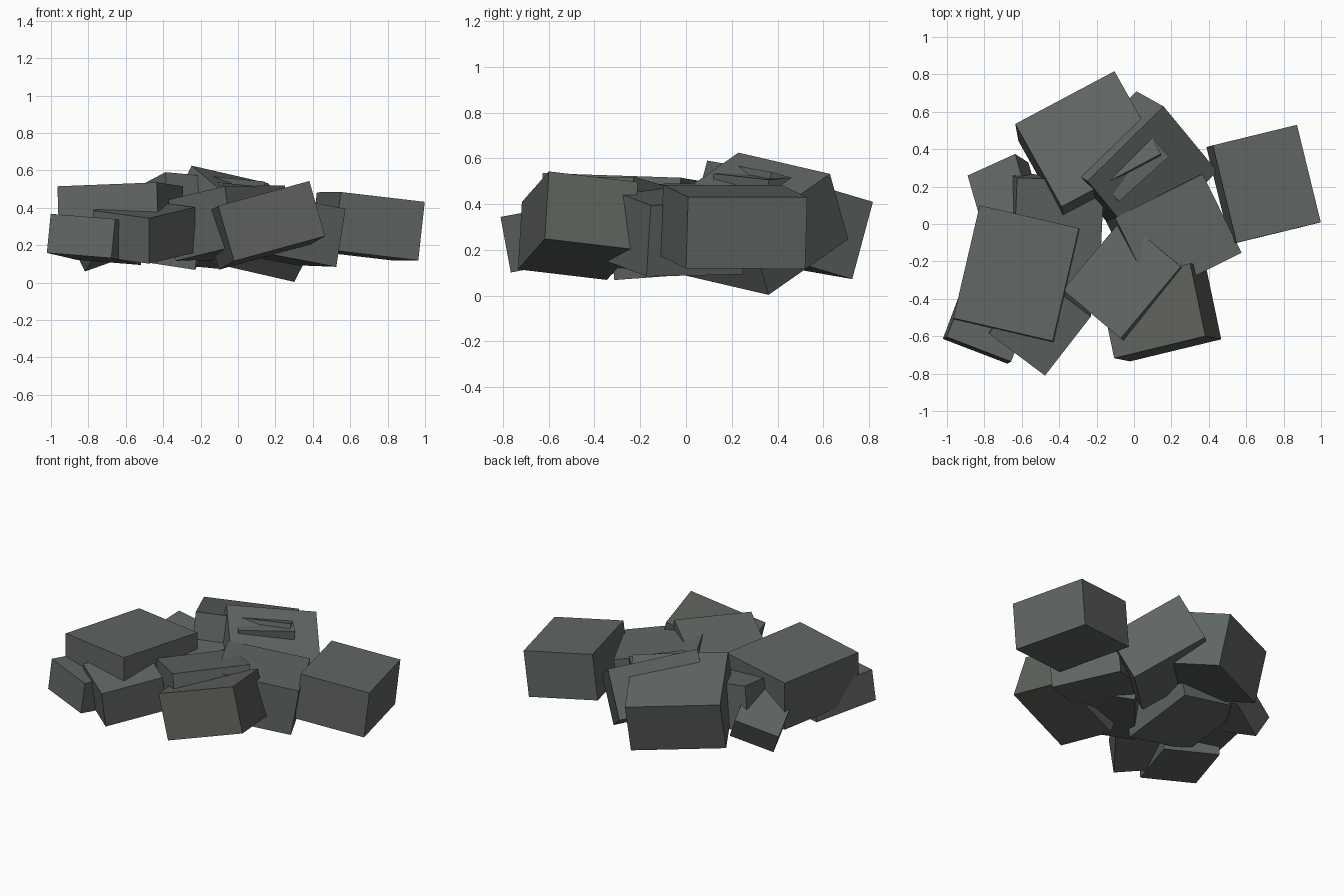
import bpy, math
from mathutils import Vector, Matrix

if "Cube" in bpy.data.objects:
    bpy.data.objects.remove(bpy.data.objects["Cube"])


def material(name, rgb):
    m = bpy.data.materials.new(name)
    m.diffuse_color = (*rgb, 1)
    m.use_nodes = True
    m.node_tree.nodes["Principled BSDF"].inputs["Base Color"].default_value = m.diffuse_color
    return m


slate = material("slate_grey", (0.118, 0.134, 0.127))
moss = material("mossy_grey", (0.108, 0.118, 0.104))


def block(name, top, size, yaw, slope, mat=slate):
    """Box from its top-face centre, size, heading and lean of the top normal."""
    n = Vector((*slope, 1))
    c, s = math.cos(math.radians(yaw)), math.sin(math.radians(yaw))
    u = Vector((c, s, -(n.x * c + n.y * s))).normalized()
    n.normalize()
    v = n.cross(u)
    axes = Matrix((u, v, n)).transposed().to_4x4()
    centre = Vector(top) - n * size[2] / 2
    bpy.ops.mesh.primitive_cube_add(size=1)
    ob = bpy.context.object
    ob.name = name
    ob.data.transform(Matrix.Translation(centre) @ axes @ Matrix.Diagonal((*size, 1)))
    ob.data.materials.append(mat)


# Outer stones on the right and back
block("right_stone", (0.71, 0.215, 0.457), (0.466, 0.536, 0.315), 13.7, (0.11, 0.03))
block("back_stone", (-0.246, 0.455, 0.50), (0.603, 0.523, 0.35), 28, (-0.049, 0.268))
block("tilted_back_stone", (0.099, 0.255, 0.457), (0.577, 0.513, 0.33), 44.6, (0.505, -0.28))

# Middle and front stones
block("middle_right_stone", (0.237, -0.06, 0.443), (0.53, 0.47, 0.315), 26.5, (0.16, 0.06))
block("front_stone", (0.097, -0.464, 0.453), (0.519, 0.40, 0.307), 13.6, (-0.288, 0.058), moss)
block("middle_front_stone", (-0.065, -0.29, 0.48), (0.41, 0.50, 0.33), -40, (-0.147, 0.113))
block("middle_left_stone", (-0.405, -0.045, 0.42), (0.47, 0.57, 0.30), -2, (0.15, -0.08))

# Left stones
block("left_stone", (-0.63, -0.263, 0.515), (0.545, 0.62, 0.33), -13, (-0.03, 0.04))
block("back_left_stone", (-0.698, 0.093, 0.35), (0.293, 0.51, 0.165), 24.4, (-0.5, 0.32))
block("front_left_stone", (-0.75, -0.46, 0.335), (0.37, 0.45, 0.21), -21, (0.1, 0.05))
block("low_front_stone", (-0.503, -0.54, 0.394), (0.377, 0.405, 0.247), -36.9, (0.0, -0.185))

# Small core stone poking through the tilted one
block("core_stone", (0.0, 0.30, 0.525), (0.36, 0.16, 0.25), 42, (0.1, 0.0))
